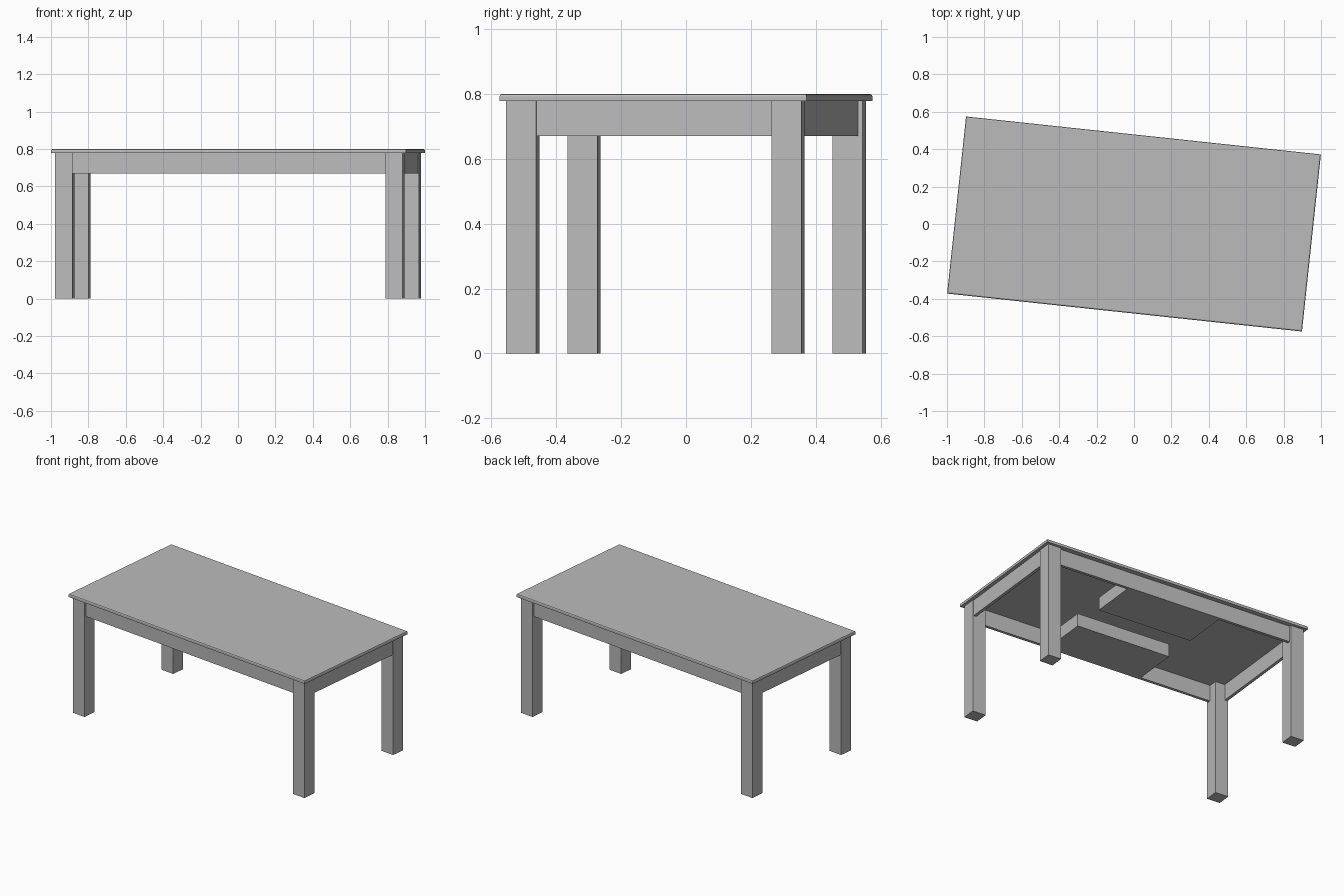
import bpy, math
from mathutils import Matrix

cube = bpy.data.objects.get("Cube")
if cube:
    bpy.data.objects.remove(cube, do_unlink=True)

# One plain grey for the whole table
grey = bpy.data.materials.new("plain_grey")
grey.use_nodes = True
grey.diffuse_color = (0.5, 0.5, 0.5, 1)
grey.node_tree.nodes["Principled BSDF"].inputs["Base Color"].default_value = (0.5, 0.5, 0.5, 1)

TURN = Matrix.Rotation(math.radians(-6.1), 4, "Z")  # table stands slightly turned
LENGTH, WIDTH, HEIGHT = 1.908, 0.952, 0.8
UNDER = 0.778          # underside of the top
RAIL_Z = 0.67          # lower edge of the aprons
LEG = 0.093
LEG_X, LEG_Y = 0.888, 0.411
BOARD = 0.02


def box(name, low, high):
    """Axis-aligned box between two corners, turned with the table."""
    bpy.ops.mesh.primitive_cube_add(size=1)
    obj = bpy.context.object
    obj.name = name
    size = [h - l for l, h in zip(low, high)]
    centre = [(h + l) / 2 for l, h in zip(low, high)]
    obj.data.transform(TURN @ Matrix.Translation(centre) @ Matrix.Diagonal((*size, 1)))
    obj.data.materials.append(grey)
    return obj


# Table top with softened upper edge
top = box("table_top", (-LENGTH / 2, -WIDTH / 2, UNDER), (LENGTH / 2, WIDTH / 2, HEIGHT))
bevel = top.modifiers.new("edge", "BEVEL")
bevel.limit_method = "WEIGHT"
bevel.width = 0.008
bevel.segments = 2
weights = top.data.attributes.new("bevel_weight_edge", "FLOAT", "EDGE")
for edge in top.data.edges:
    if all(top.data.vertices[v].co.z > UNDER + 0.01 for v in edge.vertices):
        weights.data[edge.index].value = 1

# Four square legs
for sx, side in ((1, "left"), (-1, "right")):
    for sy, end in ((1, "back"), (-1, "front")):
        x, y, h = sx * LEG_X, sy * LEG_Y, LEG / 2
        box(f"{end}_{side}_leg", (x - h, y - h, 0), (x + h, y + h, UNDER))

# Short side aprons
for s, side in ((1, "left"), (-1, "right")):
    outer = LEG_X + LEG / 2 - 0.005
    a, b = sorted((s * outer, s * (outer - BOARD)))
    box(f"{side}_apron", (a, -LEG_Y, RAIL_Z), (b, LEG_Y, UNDER))

# Long aprons, each with a drawer in the middle third
DRAWER = 0.335
for s, end in ((1, "back"), (-1, "front")):
    outer = LEG_Y + LEG / 2 - 0.014
    a, b = sorted((s * outer, s * (outer - BOARD)))
    box(f"{end}_apron_left", (DRAWER, a, RAIL_Z), (LEG_X, b, UNDER))
    box(f"{end}_apron_right", (-LEG_X, a, RAIL_Z), (-DRAWER, b, UNDER))
    box(f"{end}_drawer_front", (-DRAWER, a, RAIL_Z), (DRAWER, b, UNDER))

    # Open drawer tray behind the front
    near, far, rim, t = outer - BOARD, 0.115, 0.757, 0.012
    a, b = sorted((s * near, s * far))
    box(f"{end}_drawer_bottom", (-DRAWER, a, RAIL_Z), (DRAWER, b, RAIL_Z + t))
    box(f"{end}_drawer_left_side", (DRAWER - t, a, RAIL_Z + t), (DRAWER, b, rim))
    box(f"{end}_drawer_right_side", (-DRAWER, a, RAIL_Z + t), (t - DRAWER, b, rim))
    a, b = sorted((s * far, s * (far + t)))
    box(f"{end}_drawer_rear", (t - DRAWER, a, RAIL_Z + t), (DRAWER - t, b, rim))
